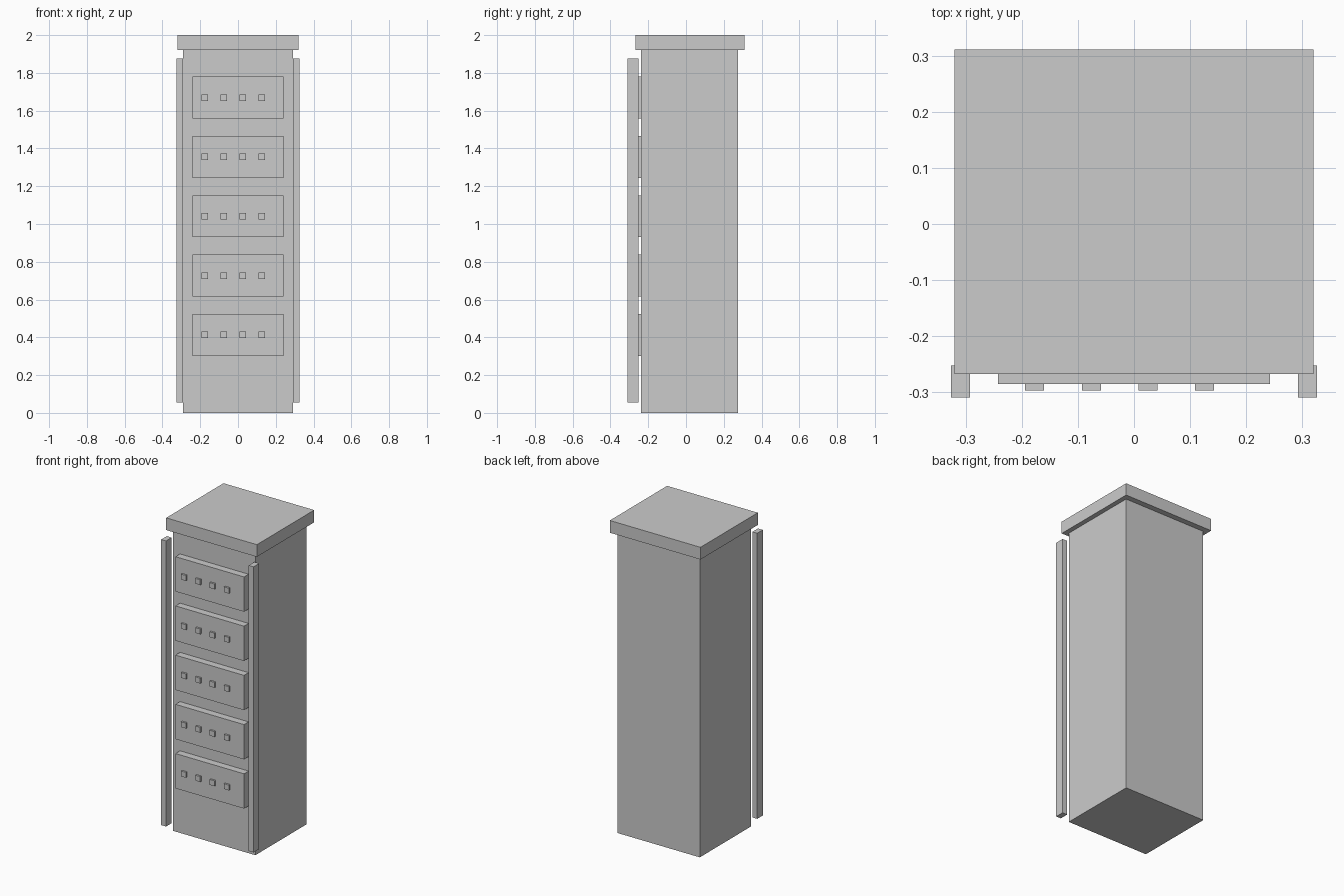
import bpy

if "Cube" in bpy.data.objects:
    bpy.data.objects.remove(bpy.data.objects["Cube"])


def box(name, x, y, z):
    """Box from (min, max) ranges on each axis."""
    verts = [(a, b, c) for a in x for b in y for c in z]
    faces = [(0, 1, 3, 2), (4, 6, 7, 5), (0, 4, 5, 1),
             (2, 3, 7, 6), (0, 2, 6, 4), (1, 5, 7, 3)]
    mesh = bpy.data.meshes.new(name)
    mesh.from_pydata(verts, [], faces)
    obj = bpy.data.objects.new(name, mesh)
    bpy.context.collection.objects.link(obj)
    return obj


# Cabinet body and overhanging top
box("cabinet_body", (-0.29, 0.29), (-0.239, 0.275), (0, 1.922))
box("cabinet_top", (-0.32, 0.32), (-0.267, 0.311), (1.922, 2.0))

# Upright rails standing just off the front corners
for side, x in (("left", (-0.326, -0.292)), ("right", (0.292, 0.326))):
    box(f"front_rail_{side}", x, (-0.309, -0.252), (0.054, 1.876))

# Five front panels, each with a row of four square buttons
for row in range(5):
    zc = 0.413 + row * 0.314
    box(f"panel_{row + 1}", (-0.242, 0.242), (-0.285, -0.239),
        (zc - 0.111, zc + 0.111))
    for col in range(4):
        xc = -0.177 + col * 0.101
        box(f"button_{row + 1}_{col + 1}", (xc - 0.017, xc + 0.017),
            (-0.297, -0.28), (zc - 0.017, zc + 0.017))
